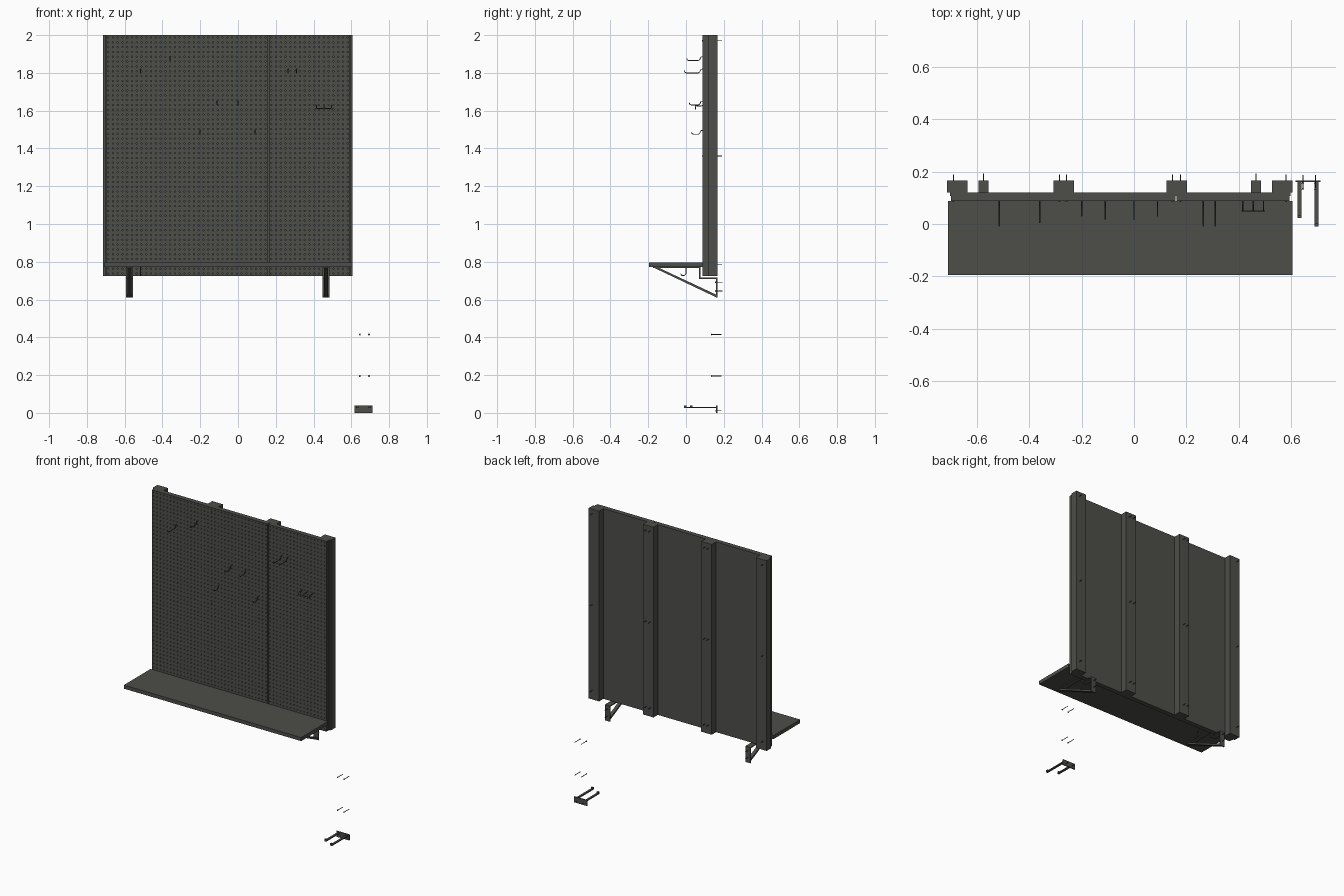
import bpy, bmesh, math
from mathutils import Vector

cube = bpy.data.objects.get("Cube")
if cube:
    bpy.data.objects.remove(cube)

grey = bpy.data.materials.new("dark_grey")
grey.use_nodes = True
COLOUR = (0.075, 0.075, 0.067, 1)
grey.diffuse_color = COLOUR
grey.node_tree.nodes["Principled BSDF"].inputs["Base Color"].default_value = COLOUR


def finish(name, bm):
    bmesh.ops.recalc_face_normals(bm, faces=bm.faces)
    mesh = bpy.data.meshes.new(name)
    bm.to_mesh(mesh)
    bm.free()
    return link(name, mesh)


def link(name, data):
    data.materials.append(grey)
    ob = bpy.data.objects.new(name, data)
    bpy.context.collection.objects.link(ob)
    return ob


def box(name, x0, x1, y0, y1, z0, z1):
    bm = bmesh.new()
    bmesh.ops.create_cube(bm, size=1)
    for v in bm.verts:
        v.co = ((x0 + x1) / 2 + v.co.x * (x1 - x0),
                (y0 + y1) / 2 + v.co.y * (y1 - y0),
                (z0 + z1) / 2 + v.co.z * (z1 - z0))
    return finish(name, bm)


def wire(name, points, radius=0.0025):
    """Round bent wire through the points."""
    curve = bpy.data.curves.new(name, "CURVE")
    curve.dimensions = "3D"
    curve.bevel_depth = radius
    curve.bevel_resolution = 1
    curve.use_fill_caps = True
    spline = curve.splines.new("POLY")
    spline.points.add(len(points) - 1)
    for p, co in zip(spline.points, points):
        p.co = (*co, 1)
    return link(name, curve)


def strap(name, x, width, outline):
    """Side profile of (y, z) points extruded across x."""
    bm = bmesh.new()
    face = bm.faces.new([bm.verts.new((x - width / 2, y, z)) for y, z in outline])
    res = bmesh.ops.extrude_face_region(bm, geom=[face])
    moved = [g for g in res["geom"] if isinstance(g, bmesh.types.BMVert)]
    bmesh.ops.translate(bm, vec=(width, 0, 0), verts=moved)
    return finish(name, bm)


def screw(name, x, z, y0, y1):
    """Screw along y with a flat head at the front and a pointed end."""
    wire(name + "_shank", [(x, y0, z), (x, y1, z)], 0.002)
    bm = bmesh.new()
    bmesh.ops.create_cone(bm, cap_ends=True, segments=10, radius1=0.0025,
                          radius2=0.005, depth=0.005)
    for v in bm.verts:
        v.co = Vector((x + v.co.x, y0 - v.co.z, z + v.co.y))
    finish(name + "_head", bm)


BOTTOM, TOP = 0.725, 2.0
FRONT, FLOOR, BACK = 0.088, 0.097, 0.107
ROWS = 50


def pegboard(name, x0, x1, columns):
    """One perforated cell repeated over the panel, on a solid core."""
    w, h = (x1 - x0) / columns, (TOP - BOTTOM) / ROWS
    bm = bmesh.new()
    outer, rim, deep = [], [], []
    for i in range(8):
        c, s = math.cos(i * math.pi / 4), math.sin(i * math.pi / 4)
        k = max(abs(c), abs(s))
        px, pz = x0 + w / 2, BOTTOM + h / 2
        outer.append(bm.verts.new((px + c / k * w / 2, FRONT, pz + s / k * h / 2)))
        rim.append(bm.verts.new((px + c * 0.0036, FRONT, pz + s * 0.0036)))
        deep.append(bm.verts.new((px + c * 0.0036, FLOOR, pz + s * 0.0036)))
    for i in range(8):
        j = (i + 1) % 8
        bm.faces.new((outer[i], outer[j], rim[j], rim[i]))
        bm.faces.new((rim[i], rim[j], deep[j], deep[i]))
    for f in bm.faces:
        f.normal_update()
    ob = finish(name, bm)
    # The open sheet must face forward
    if sum(p.normal.y * p.area for p in ob.data.polygons) > 0:
        ob.data.flip_normals()
    for count, offset in ((columns, (w, 0, 0)), (ROWS, (0, 0, h))):
        mod = ob.modifiers.new("repeat", "ARRAY")
        mod.count = count
        mod.use_relative_offset = False
        mod.use_constant_offset = True
        mod.constant_offset_displace = offset
    box(name + "_core", x0, x1, FLOOR, BACK, BOTTOM, TOP)
    for side, x in (("right", x0), ("left", x1 - 0.003)):
        box(name + "_edge_" + side, x, x + 0.003, FRONT + 0.0002, FLOOR, BOTTOM, TOP)
    for side, z in (("bottom", BOTTOM), ("top", TOP - 0.003)):
        box(name + "_edge_" + side, x0, x1, FRONT + 0.0002, FLOOR, z, z + 0.003)


# Wall: perforated panels, plywood backing and studs
pegboard("pegboard_wide", -0.70, 0.158, 34)
pegboard("pegboard_narrow", 0.163, 0.594, 17)
box("plywood_backing", -0.703, 0.597, BACK, 0.12, BOTTOM, TOP)
for n, x in enumerate((-0.675, -0.268, 0.164, 0.567)):
    box(f"stud_{n}", x - 0.039, x + 0.039, 0.12, 0.166, BOTTOM, TOP)

# Screws through the wall
for x in (-0.69, -0.285, -0.258, 0.147, 0.177, 0.58):
    for z in (0.785, 1.36, 1.97):
        screw("wall_screw", x, z, 0.086, 0.19)

# Shelf with its two folded brackets
box("shelf", -0.71, 0.605, -0.195, 0.088, 0.773, 0.797)
for x in (-0.575, 0.466):
    strap("bracket_arm", x, 0.037, [
        (-0.175, 0.773), (0.076, 0.773), (0.076, 0.716), (0.166, 0.716),
        (0.166, 0.61), (0.16, 0.61), (0.16, 0.71), (0.07, 0.71),
        (0.07, 0.767), (-0.175, 0.767)])
    strap("bracket_brace", x, 0.022, [
        (-0.175, 0.771), (-0.15, 0.771), (0.164, 0.624), (0.164, 0.61)])
    for z in (0.645, 0.692):
        screw("bracket_screw", x, z, 0.157, 0.193)

# Single hooks: (x, height, front reach)
for x, z, reach in ((-0.515, 1.80, -0.008), (-0.36, 1.865, 0.005),
                    (-0.11, 1.63, 0.018), (0.0, 1.63, 0.018),
                    (-0.2, 1.475, 0.03), (0.09, 1.475, 0.03),
                    (0.265, 1.80, -0.008), (0.31, 1.80, -0.008)):
    wire("hook", [(x, 0.1, z + 0.02), (x, 0.08, z + 0.02), (x, 0.072, z + 0.004),
                  (x, 0.064, z), (x, reach + 0.01, z), (x, reach + 0.002, z + 0.003),
                  (x, reach, z + 0.012)])

# Small tool rack
wire("rack_bar", [(0.41, 0.05, 1.612), (0.5, 0.05, 1.612)])
for x in (0.415, 0.455, 0.495):
    wire("rack_prong", [(x, 0.095, 1.63), (x, 0.08, 1.625), (x, 0.05, 1.625),
                        (x, 0.05, 1.605)])

# Hook under the shelf
wire("shelf_hook", [(-0.515, 0.0, 0.773), (-0.515, 0.0, 0.737), (-0.515, -0.008, 0.728),
                    (-0.515, -0.022, 0.728), (-0.515, -0.03, 0.737)])

# Loose two-armed holder and spare screws
box("holder_plate", 0.617, 0.713, 0.16, 0.167, 0.0, 0.038)
for x, tip in ((0.632, 0.022), (0.697, -0.01)):
    box("holder_arm", x - 0.007, x + 0.007, tip, 0.162, 0.025, 0.032)
    box("holder_tip", x - 0.007, x + 0.007, tip, tip + 0.012, 0.025, 0.04)
for x in (0.645, 0.693):
    for z in (0.195, 0.415):
        screw("spare_screw", x, z, 0.135, 0.188)
    screw("holder_screw", x, 0.012, 0.158, 0.188)
